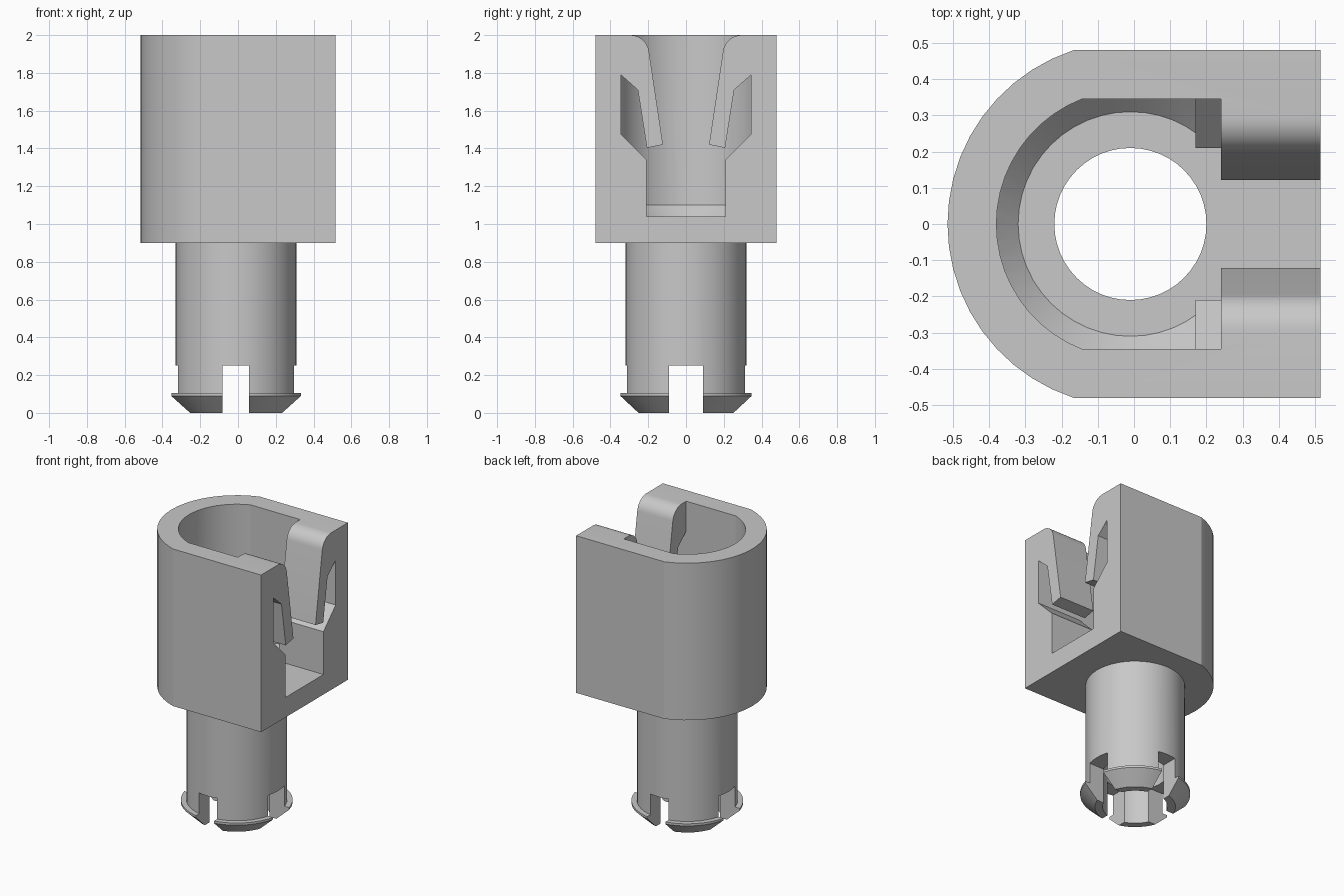
import bpy
import bmesh
from math import asin, cos, sin, pi, radians
from mathutils import Matrix, Vector

if "Cube" in bpy.data.objects:
    bpy.data.objects.remove(bpy.data.objects["Cube"], do_unlink=True)

CX = -0.01       # axis of the round parts
SEGMENTS = 48
FLOOR = 1.04
BODY_BOTTOM = 0.9

grey = bpy.data.materials.new("light grey plastic")
grey.use_nodes = True
COLOUR = (0.58, 0.58, 0.58, 1)
grey.diffuse_color = COLOUR
grey.node_tree.nodes["Principled BSDF"].inputs["Base Color"].default_value = COLOUR


def finish(name, bm):
    bmesh.ops.recalc_face_normals(bm, faces=bm.faces)
    mesh = bpy.data.meshes.new(name)
    bm.to_mesh(mesh)
    bm.free()
    mesh.materials.append(grey)
    obj = bpy.data.objects.new(name, mesh)
    bpy.context.collection.objects.link(obj)
    return obj


def prism(name, points, offset):
    """Extrude a closed polygon along an offset."""
    bm = bmesh.new()
    face = bm.faces.new([bm.verts.new(p) for p in points])
    new = bmesh.ops.extrude_face_region(bm, geom=[face], use_keep_orig=True)["geom"]
    moved = [v for v in new if isinstance(v, bmesh.types.BMVert)]
    bmesh.ops.translate(bm, verts=moved, vec=Vector(offset))
    return finish(name, bm)


def cone(name, r1, r2, z1, z2):
    bm = bmesh.new()
    bmesh.ops.create_cone(bm, cap_ends=True, segments=SEGMENTS, radius1=r1, radius2=r2,
                          depth=z2 - z1,
                          matrix=Matrix.Translation((CX, 0, (z1 + z2) / 2)))
    return finish(name, bm)


def box(name, size, centre):
    bm = bmesh.new()
    bmesh.ops.create_cube(bm, size=1)
    bmesh.ops.scale(bm, verts=bm.verts, vec=size)
    bmesh.ops.translate(bm, verts=bm.verts, vec=centre)
    return finish(name, bm)


def boolean(obj, cutter, operation="DIFFERENCE"):
    """Apply a boolean and discard the cutter."""
    mod = obj.modifiers.new("boolean", "BOOLEAN")
    mod.operation, mod.object, mod.solver = operation, cutter, "EXACT"
    evaluated = obj.evaluated_get(bpy.context.evaluated_depsgraph_get())
    mesh = bpy.data.meshes.new_from_object(evaluated)
    obj.modifiers.clear()
    obj.data = mesh
    bpy.data.objects.remove(cutter, do_unlink=True)


def d_outline(radius, half_width, x_end, z, steps=20):
    """Round back, straight sides, flat end."""
    half = asin(half_width / radius)
    pts = [(x_end, half_width, z)]
    for i in range(steps + 1):
        a = pi - half + 2 * half * i / steps
        pts.append((CX + radius * cos(a), radius * sin(a), z))
    return pts + [(x_end, -half_width, z)]


def mirrored(half, x):
    """Symmetric y-z profile placed at x."""
    return [(x, y, z) for y, z in half] + [(x, -y, z) for y, z in reversed(half)]


# Housing with a rounded back
body = prism("housing", d_outline(0.505, 0.48, 0.515, BODY_BOTTOM),
             (0, 0, 2 - BODY_BOTTOM))

# Inner cavity with a chamfered round floor
cavity = prism("cavity_cutter", d_outline(0.37, 0.345, 0.17, FLOOR), (0, 0, 1.06))
boolean(cavity, cone("funnel", 0.31, 1.37, FLOOR, 2.1), "INTERSECT")
boolean(body, cavity)

# Gap behind the clip tabs
gap = [(0.21, FLOOR), (0.21, 1.34), (0.345, 1.475), (0.345, 2.1)]
boolean(body, prism("gap_cutter", mirrored(gap, 0.05), (0.19, 0, 0)))

# Open end, leaving two sloping clip tabs with rounded shoulders
R = 0.1
slot = gap[:3] + [(0.345, 1.79), (0.255, 1.71), (0.207, 1.403), (0.122, 1.42)]
for i in range(10):
    a = radians(171 - 9 * i)
    slot.append((0.295 + R * cos(a), 2 - R + R * sin(a)))
slot.append((0.295, 2.1))
boolean(body, prism("slot_cutter", mirrored(slot, 0.2), (0.4, 0, 0)))

# Bore through the floor
boolean(body, cone("bore_cutter", 0.21, 0.21, 0.5, 1.3))

# Hollow peg with a flared snap rim
bm = bmesh.new()
profile = [(0.21, 0), (0.26, 0), (0.355, 0.09), (0.355, 0.105),
           (0.32, 0.105), (0.32, BODY_BOTTOM), (0.21, BODY_BOTTOM)]
ring = [bm.verts.new((CX + r, 0, z)) for r, z in profile]
edges = [bm.edges.new((v, ring[i - 1])) for i, v in enumerate(ring)]
bmesh.ops.spin(bm, geom=ring + edges, cent=(CX, 0, 0), axis=(0, 0, 1),
               angle=2 * pi, steps=SEGMENTS)
bmesh.ops.remove_doubles(bm, verts=bm.verts, dist=0.0001)
peg = finish("snap_peg", bm)

# Crossed slots split the peg into four prongs
for size in ((0.14, 1, 0.5), (1, 0.18, 0.5)):
    boolean(peg, box("prong_cutter", size, (CX - 0.003, 0, 0)))

# Smooth curved walls, crisp corners
bpy.ops.object.select_all(action="DESELECT")
for obj in (body, peg):
    obj.select_set(True)
bpy.context.view_layer.objects.active = body
bpy.ops.object.shade_smooth_by_angle(angle=radians(12))
